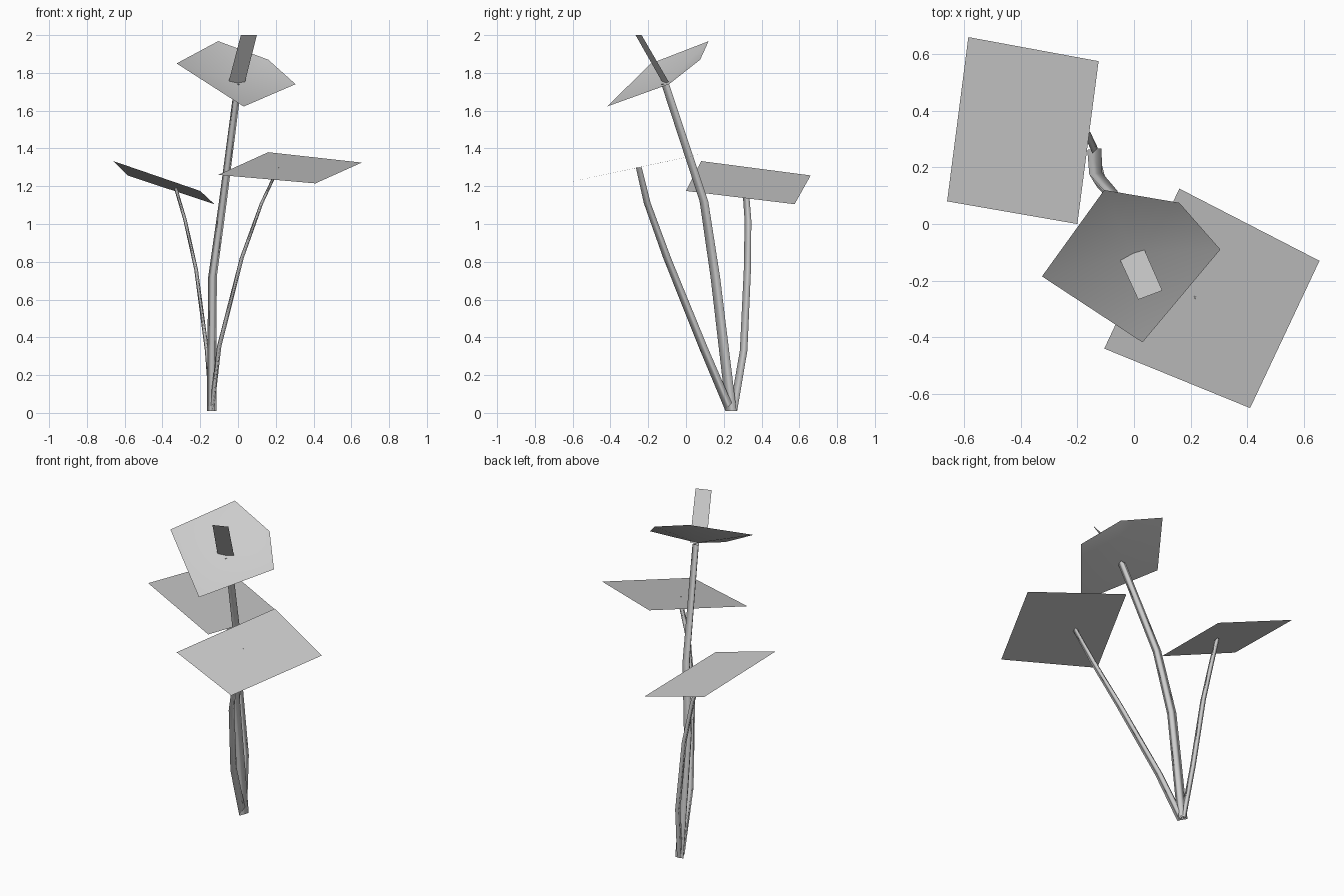
import bpy
import math
from mathutils import Vector

cube = bpy.data.objects.get("Cube")
if cube:
    bpy.data.objects.remove(cube, do_unlink=True)

grey = bpy.data.materials.new("light_grey")
grey.use_nodes = True
colour = (0.6, 0.6, 0.6, 1)
grey.diffuse_color = colour
grey.node_tree.nodes["Principled BSDF"].inputs["Base Color"].default_value = colour


def add_part(name, verts, faces, smooth=False):
    mesh = bpy.data.meshes.new(name)
    mesh.from_pydata(verts, [], faces)
    mesh.materials.append(grey)
    for face in mesh.polygons:
        face.use_smooth = smooth
    obj = bpy.data.objects.new(name, mesh)
    bpy.context.collection.objects.link(obj)
    return obj


def add_stem(name, path, width, depth, taper):
    """Sweep a three-sided horizontal section along a path."""
    verts, faces = [], []
    for i, point in enumerate(path):
        scale = 1 + (taper - 1) * i / (len(path) - 1)
        for dx, dy in ((-0.5, 0.4), (0.5, 0.5), (0.1, -0.5)):
            verts.append(Vector(point) + Vector((dx * width, dy * depth, 0)) * scale)
    for i in range(len(path) - 1):
        for k in range(3):
            a, b = i * 3 + k, i * 3 + (k + 1) % 3
            faces.append((a, b, b + 3, a + 3))
    return add_part(name, verts, faces, smooth=True)


# Stems rising from a shared root
add_stem("flower_stem", [(-0.14, 0.24, 0.01), (-0.135, 0.155, 0.72),
                         (-0.08, 0.095, 1.12), (0, -0.11, 1.74)], 0.05, 0.055, 0.75)
add_stem("left_leaf_stem", [(-0.14, 0.235, 0.01), (-0.1, 0.09, 0.35), (0.02, -0.1, 0.82),
                            (0.125, -0.205, 1.11), (0.215, -0.25, 1.3)], 0.026, 0.052, 0.6)
add_stem("right_leaf_stem", [(-0.14, 0.25, 0.01), (-0.165, 0.305, 0.33), (-0.222, 0.325, 0.76),
                             (-0.28, 0.328, 1.02), (-0.33, 0.315, 1.19)], 0.022, 0.042, 0.8)

# Flat leaves
add_part("left_leaf", [(0.16, 0.125, 1.38), (-0.105, -0.44, 1.26),
                       (0.41, -0.65, 1.215), (0.655, -0.13, 1.325)], [(0, 1, 2, 3)])
add_part("right_leaf", [(-0.585, 0.66, 1.257), (-0.66, 0.08, 1.333),
                        (-0.2, 0, 1.175), (-0.125, 0.575, 1.105)], [(0, 1, 2, 3)])

# Shallow five-sided flower cup around its centre
rim = [(-0.325, -0.185, 1.85), (0.03, -0.418, 1.622), (0.305, -0.09, 1.74),
       (0.16, 0.075, 1.87), (-0.105, 0.12, 1.968)]
add_part("flower_cup", [(0, -0.105, 1.745)] + rim,
         [(0, k + 1, (k + 1) % 5 + 1) for k in range(5)], smooth=True)

# Spike leaning forward out of the flower
add_part("flower_spike", [(-0.05, -0.125, 1.75), (0.035, -0.087, 1.745),
                          (0.1, -0.235, 2.0), (0.015, -0.267, 2.0)], [(0, 1, 2, 3)])
